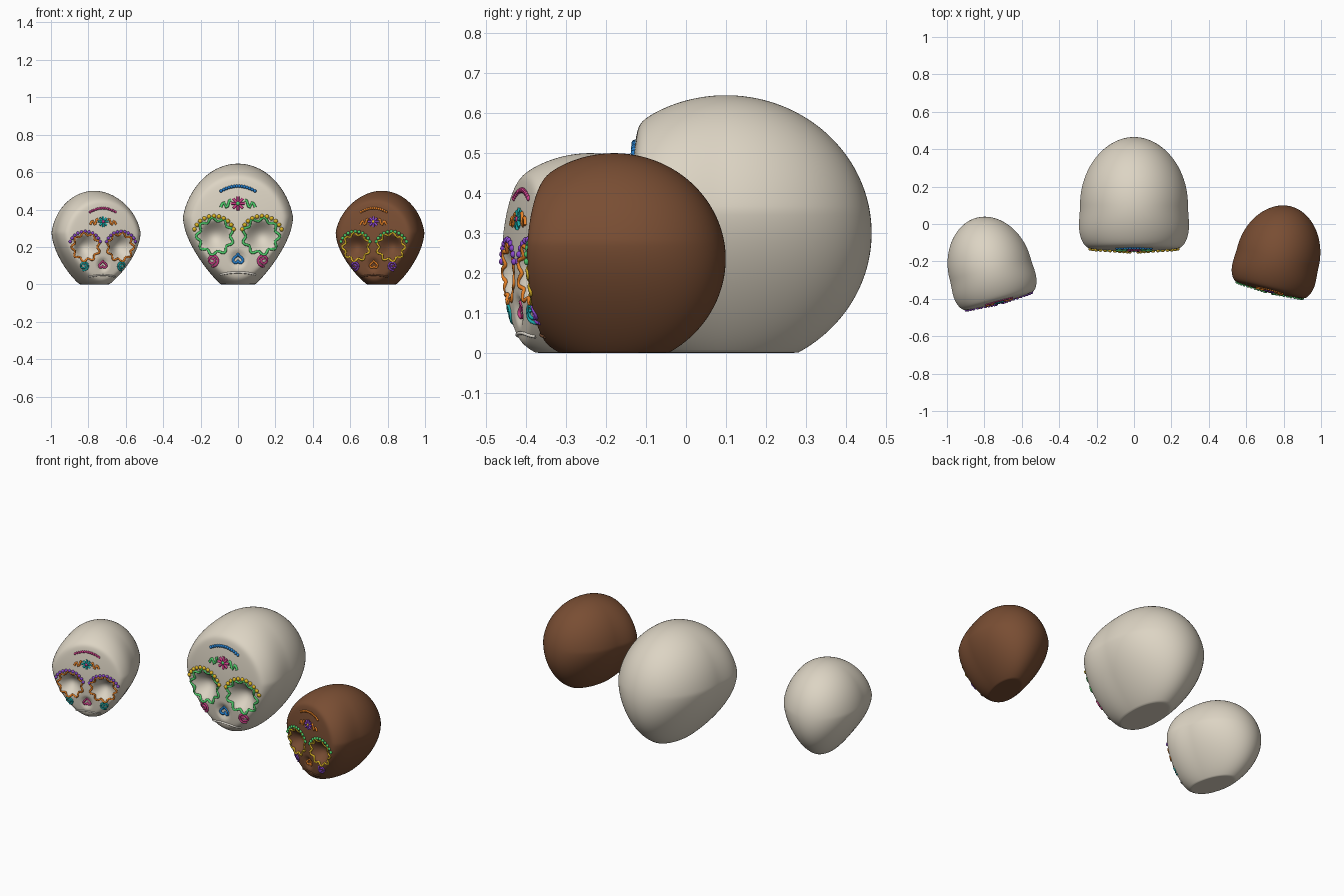
import bpy, bmesh, math
from mathutils import Vector, Matrix
from mathutils.bvhtree import BVHTree

if "Cube" in bpy.data.objects:
    bpy.data.objects.remove(bpy.data.objects["Cube"])

COLORS = {
    "bone": (0.72, 0.66, 0.55), "chocolate": (0.19, 0.075, 0.033),
    "icing_white": (0.78, 0.74, 0.66), "purple": (0.25, 0.06, 0.60),
    "orange": (0.80, 0.22, 0.02), "teal": (0.01, 0.42, 0.42),
    "magenta": (0.62, 0.05, 0.25), "green": (0.08, 0.62, 0.15),
    "yellow": (0.75, 0.48, 0.02), "blue": (0.02, 0.22, 0.62),
}
MATS = {}
for n, c in COLORS.items():
    MATS[n] = bpy.data.materials.new(n)
    MATS[n].diffuse_color = (*c, 1)

EYE_X, EYE_Z = 0.123, 0.257


def smooth(a, b, v):
    t = min(1, max(0, (v - a) / (b - a)))
    return t * t * (3 - 2 * t)


def dent(x, z, cx, cz, rx, rz):
    t = ((x - cx) / rx) ** 2 + ((z - cz) / rz) ** 2
    return (1 - t) ** 1.5 if t < 1 else 0


def skull_point(p):
    """Unit sphere point -> skull surface, face towards -y."""
    x, y, z = 0.293 * p.x, 0.365 * p.y, 0.3 + 0.345 * p.z
    z = max(z, 0)
    x *= 1 - 0.36 * min(1, max(0, (0.36 - z) / 0.36)) ** 1.15    # narrow jaw
    x *= 1 + 0.14 * smooth(0.0, -0.22, y)                       # square cheeks
    f = -0.247 + 0.32 * (z - 0.28) ** 2 + 0.25 * x * x          # flattened face
    k = 0.010
    d = (y - f) / k
    y = f + k * (d if d > 30 else math.log1p(math.exp(d)))
    if p.y < 0:                                                # sockets and nose
        y += 0.065 * dent(abs(x), z, EYE_X, EYE_Z, 0.092, 0.092)
        y += 0.018 * dent(x, z, 0, 0.135, 0.05, 0.055)
    return Vector((x, y, z))


def finish(bm, name, mat, matrix):
    me = bpy.data.meshes.new(name)
    bm.to_mesh(me)
    bm.free()
    me.transform(matrix)
    me.shade_smooth()
    me.materials.append(MATS[mat])
    ob = bpy.data.objects.new(name, me)
    bpy.context.collection.objects.link(ob)
    return ob


def make_skull(tag, loc, yaw, s, body, rim, bead, spiral, arc, petal, heart, leaf, core):
    M = Matrix.Translation(loc) @ Matrix.Rotation(yaw, 4, 'Z') @ Matrix.Scale(s, 4)

    # skull body
    bm = bmesh.new()
    bmesh.ops.create_uvsphere(bm, u_segments=144, v_segments=96, radius=1)
    for v in bm.verts:
        v.co = skull_point(v.co)
    tree = BVHTree.FromBMesh(bm)
    ob = finish(bm, tag + "_skull", body, M)
    bpy.context.view_layer.objects.active = ob
    ob.select_set(True)
    bpy.ops.object.shade_smooth_by_angle(angle=math.radians(40))
    ob.select_set(False)

    def on_face(x, z):
        hit = tree.ray_cast(Vector((x, -1, z)), Vector((0, 1, 0)))[0]
        return hit if hit else Vector((x, -0.2, z))

    def beads(name, pts, r, mat):
        bm = bmesh.new()
        for x, z in pts:
            bmesh.ops.create_uvsphere(bm, u_segments=12, v_segments=8, radius=r,
                                      matrix=Matrix.Translation(on_face(x, z)))
        finish(bm, f"{tag}_{name}", mat, M)

    def tubes(name, paths, r, mat, closed=False):
        cu = bpy.data.curves.new(name, 'CURVE')
        cu.dimensions, cu.bevel_depth, cu.bevel_resolution = '3D', r, 2
        cu.use_fill_caps = True
        for path in paths:
            sp = cu.splines.new('POLY')
            sp.points.add(len(path) - 1)
            sp.use_cyclic_u = closed
            for q, (x, z) in zip(sp.points, path):
                q.co = (*on_face(x, z), 1)
        tmp = bpy.data.objects.new(name, cu)
        bpy.context.collection.objects.link(tmp)
        bm = bmesh.new()
        dg = bpy.context.evaluated_depsgraph_get()
        me = bpy.data.meshes.new_from_object(tmp.evaluated_get(dg))
        bm.from_mesh(me)
        bpy.data.objects.remove(tmp)
        bpy.data.meshes.remove(me)
        finish(bm, f"{tag}_{name}", mat, M)

    def mirrored(path):
        return [path, [(-x, z) for x, z in path]]

    # wavy icing rims round the eye sockets
    rim_path = []
    for i in range(108):
        a = 2 * math.pi * i / 108
        r = 0.091 + 0.010 * math.cos(9 * a)
        rim_path.append((EYE_X + r * math.cos(a), EYE_Z + r * math.sin(a)))
    tubes("eye_rims", mirrored(rim_path), 0.007, rim, True)

    # brow beads
    brow = [(0.128 + 0.113 * math.cos(a), 0.252 + 0.113 * math.sin(a))
            for a in (math.radians(22 + 13.6 * i) for i in range(11))]
    beads("brow_beads", sum(mirrored(brow), []), 0.0115, bead)

    # forehead arc of small beads
    beads("forehead_arc", [(0.09 * t, 0.525 - 0.026 * t * t)
                           for t in (i / 6.5 - 1 for i in range(14))], 0.009, arc)

    # forehead flower and leaf squiggles
    ring = [i * math.pi / 4 for i in range(8)]
    tubes("flower_petals", [[(r * math.cos(a), 0.432 + r * math.sin(a))
                             for r in (0.010, 0.022, 0.036)] for a in ring], 0.0075, petal)
    beads("flower_core", [(0, 0.432)], 0.012, core)
    tubes("leaf_squiggles", mirrored([(0.092, 0.412), (0.083, 0.432), (0.074, 0.436),
          (0.064, 0.412), (0.055, 0.418), (0.046, 0.447), (0.037, 0.45)]), 0.008, leaf)

    # cheek spirals
    swirl = [(0.135 + r * math.cos(a), 0.128 + r * math.sin(a))
             for r, a in ((0.006 + 0.026 * i / 36, 0.8 + i * math.pi / 11) for i in range(37))]
    tubes("cheek_spirals", mirrored(swirl), 0.0065, spiral)

    # upside-down heart nose
    nose = []
    for i in range(40):
        a = 2 * math.pi * i / 40
        h = 13 * math.cos(a) - 5 * math.cos(2 * a) - 2 * math.cos(3 * a) - math.cos(4 * a)
        nose.append((0.0017 * 16 * math.sin(a) ** 3, 0.135 - 0.0017 * h))
    tubes("nose_heart", [nose], 0.007, heart, True)

    # mouth line
    tubes("mouth", [[(0.092 * t, 0.064 - 0.012 * t * t)
                     for t in (i / 10 - 1 for i in range(21))]], 0.006,
          "icing_white" if body == "bone" else body)


make_skull("centre", (0, 0.1, 0), 0, 1, "bone", "green", "yellow", "magenta",
           "blue", "magenta", "blue", "green", "green")
make_skull("left", (-0.769, -0.24, 0), math.radians(15), 0.775, "bone", "orange", "purple",
           "teal", "magenta", "teal", "magenta", "orange", "magenta")
make_skull("right", (0.769, -0.18, 0), math.radians(-14), 0.775, "chocolate", "yellow", "green",
           "purple", "orange", "purple", "orange", "orange", "yellow")

for m in bpy.data.materials:
    if m.users and not m.is_grease_pencil:
        m.use_nodes = True
        m.node_tree.nodes["Principled BSDF"].inputs["Base Color"].default_value = m.diffuse_color
